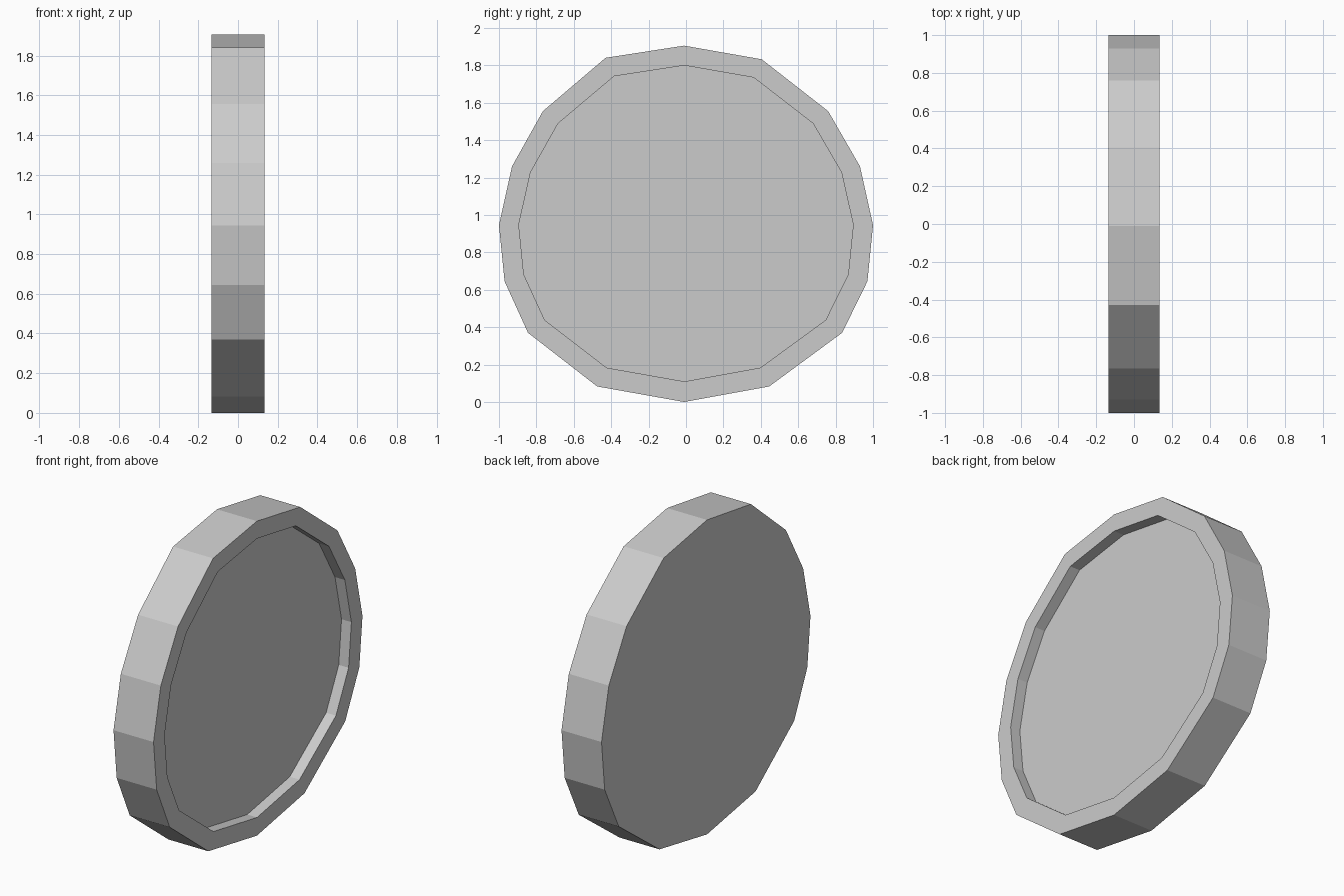
import bpy, bmesh

if "Cube" in bpy.data.objects:
    bpy.data.objects.remove(bpy.data.objects["Cube"])

# Slightly irregular 16-sided outline (y, z)
OUTLINE = [(-0.01, 0.0), (0.445, 0.083), (0.835, 0.37), (0.97, 0.645),
           (1.0, 0.945), (0.93, 1.26), (0.76, 1.555), (0.405, 1.832),
           (-0.01, 1.905), (-0.43, 1.84), (-0.765, 1.555), (-0.93, 1.26),
           (-1.0, 0.945), (-0.97, 0.645), (-0.845, 0.37), (-0.475, 0.083)]
HALF = 0.134      # half thickness
DEPTH = 0.066     # depth of the recess on the +x face
INSET_Y, INSET_Z, CENTRE_Z = 0.894, 0.887, 0.97

bm = bmesh.new()


def loop(points, x):
    return [bm.verts.new((x, y, z)) for y, z in points]


def bridge(a, b):
    n = len(a)
    for i in range(n):
        j = (i + 1) % n
        bm.faces.new((a[i], a[j], b[j], b[i]))


inner = [(y * INSET_Y, CENTRE_Z + (z - CENTRE_Z) * INSET_Z) for y, z in OUTLINE]

# Back edge, front edge, rim edge and recess floor
loops = [loop(OUTLINE, -HALF), loop(OUTLINE, HALF),
         loop(inner, HALF), loop(inner, HALF - DEPTH)]
for a, b in zip(loops, loops[1:]):
    bridge(a, b)
bm.faces.new(loops[0])
bm.faces.new(loops[-1])
bmesh.ops.recalc_face_normals(bm, faces=bm.faces)

mesh = bpy.data.meshes.new("recessed_disc")
bm.to_mesh(mesh)
bm.free()
disc = bpy.data.objects.new("recessed_disc", mesh)
bpy.context.collection.objects.link(disc)
